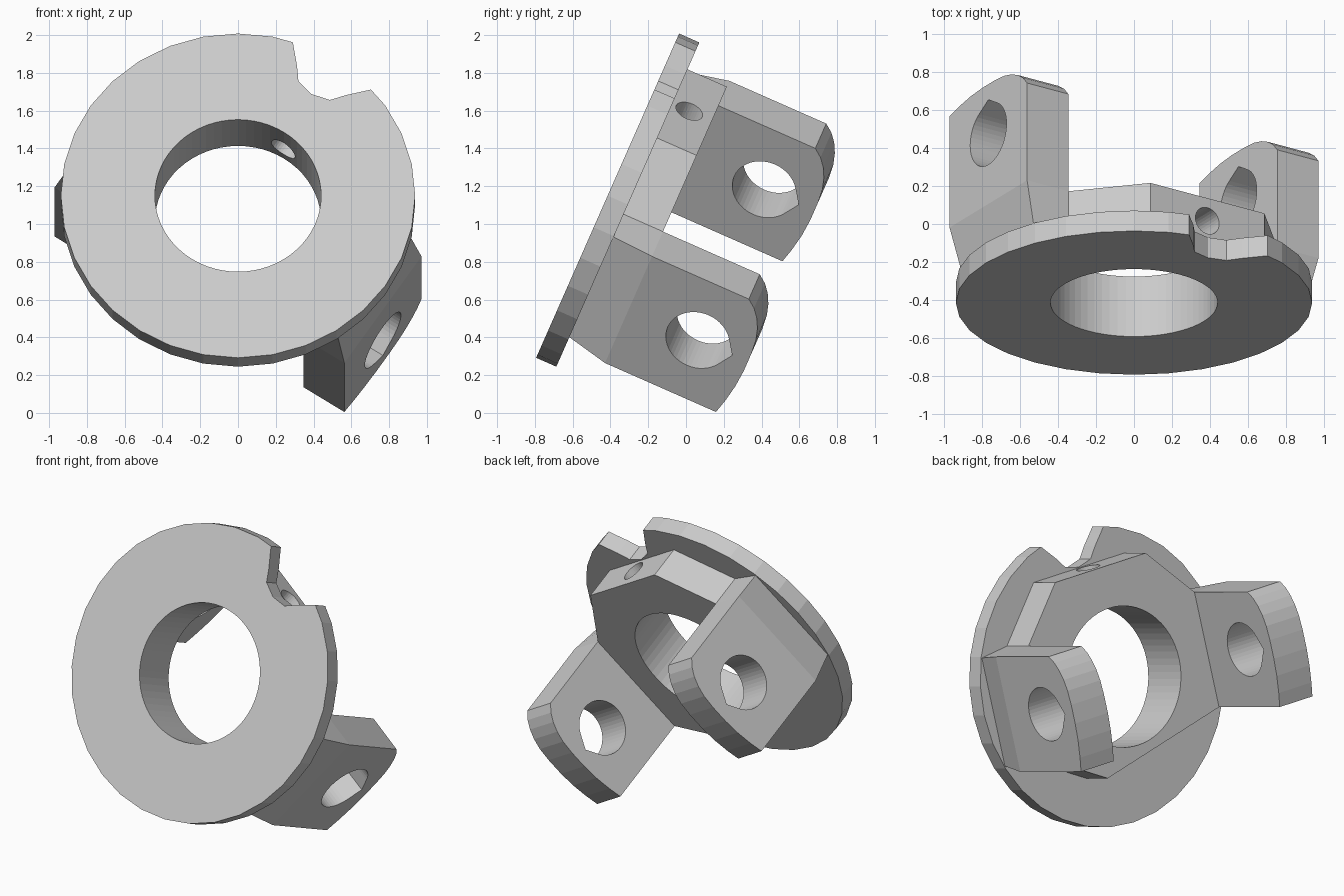
import bpy, bmesh
from math import sin, cos, pi, radians, sqrt
from mathutils import Vector

cube = bpy.data.objects.get("Cube")
if cube:
    bpy.data.objects.remove(cube, do_unlink=True)

# Tilted working frame: N points to one lug, T to the set screw, W out of the back
TILT, TURN = radians(23.8), radians(-33.5)
ORIGIN = Vector((0, -0.415, 1.15))
X = Vector((1, 0, 0))
V = Vector((0, sin(TILT), cos(TILT)))
W = Vector((0, cos(TILT), -sin(TILT)))
N = X * cos(TURN) + V * sin(TURN)
T = V * cos(TURN) - X * sin(TURN)

FLANGE, HUB = 0.117, 0.345       # back planes of flange and hub
HALF, INNER, OUTER = 0.37, 0.66, 0.92   # lug half width and radial extent


def circle(r, count, a=0, b=0):
    return [(a + r * cos(2 * pi * i / count), b + r * sin(2 * pi * i / count))
            for i in range(count)]


def teardrop(r, tip, centre, count=40):
    """Round hole with a pointed end in the +b direction."""
    half = math_acos(r / tip)
    start, sweep = pi / 2 + half, 2 * pi - 2 * half
    arc = [(r * cos(start + sweep * i / count), centre + r * sin(start + sweep * i / count))
           for i in range(count + 1)]
    return arc + [(0, centre + tip)]


def math_acos(c):
    return Vector((1, 0)).angle(Vector((c, sqrt(1 - c * c))))


def prism(name, profile, a, b, c, lo, hi, finish=None):
    """Extrude a profile in the a, b plane along c from lo to hi."""
    bm = bmesh.new()
    low, high = ([bm.verts.new(ORIGIN + a * p + b * q + c * d) for p, q in profile]
                 for d in (lo, hi))
    bm.faces.new(low)
    bm.faces.new(high)
    for i in range(len(low)):
        j = (i + 1) % len(low)
        bm.faces.new((low[i], low[j], high[j], high[i]))
    if finish:
        finish(bm)
    bmesh.ops.recalc_face_normals(bm, faces=bm.faces)
    mesh = bpy.data.meshes.new(name)
    bm.to_mesh(mesh)
    bm.free()
    obj = bpy.data.objects.new(name, mesh)
    bpy.context.collection.objects.link(obj)
    return obj


def cut(obj, *cutters):
    for cutter in cutters:
        cutter.hide_render = True
        mod = obj.modifiers.new("cut", 'BOOLEAN')
        mod.operation, mod.solver, mod.object = 'DIFFERENCE', 'EXACT', cutter
        bpy.context.view_layer.objects.active = obj
        bpy.ops.object.modifier_apply(modifier=mod.name)


def discard(*objs):
    for obj in objs:
        bpy.data.objects.remove(obj, do_unlink=True)


# Flange disc with bore and screwdriver notch
flange = prism("flange", circle(0.938, 32), X, V, W, 0, FLANGE)
bore = prism("bore_cutter", circle(0.44, 64), X, V, W, -0.2, 0.6)
side = [(0.10, 0.73), (0.155, 0.80), (0.22, 0.87), (0.32, 0.98)]
notch_outline = [(-n, t) for n, t in reversed(side)] + [(0, 0.705)] + side
notch = prism("notch_cutter", notch_outline, N, T, W, -0.1, FLANGE + 0.1)
cut(flange, bore, notch)

# Faceted hub with a radial set screw hole
outline = [(INNER, -HALF), (INNER, HALF), (0.36, 0.70), (-0.36, 0.70),
           (-INNER, HALF), (-INNER, -HALF), (0.28, -0.58)]
hub = prism("hub", outline, N, T, W, FLANGE, HUB)
screw = prism("screw_cutter", circle(0.075, 32, 0, 0.215), N, W, T, 0.2, 0.9)
cut(hub, bore, screw)
discard(bore, notch, screw)


def add_foot(bm):
    """Extend the lug base to the flange, drawing the outer corners in to the rim."""
    base = min(bm.faces, key=lambda f: (f.calc_center_median() - ORIGIN).dot(W))
    grown = bmesh.ops.extrude_face_region(bm, geom=[base])["geom"]
    for v in (g for g in grown if isinstance(g, bmesh.types.BMVert)):
        p = v.co - ORIGIN
        flat = p - W * p.dot(W)
        if abs(flat.dot(N)) > (INNER + OUTER) / 2:
            flat *= 0.94
        v.co = ORIGIN + flat + W * FLANGE
    if base.is_valid:
        bm.faces.remove(base)


# Two lugs with bowed ends, one soft corner and a teardrop cross hole
bow = [(-HALF, 0.987), (-0.28, 1.008), (-0.17, 1.026), (-0.06, 1.034), (0.06, 1.034),
       (0.15, 1.027), (0.22, 1.01), (0.28, 0.984), (0.33, 0.95), (HALF, 0.905)]
lug_profile = [(HALF, HUB), (-HALF, HUB)] + bow
for name, out in (("left_lug", N), ("right_lug", -N)):
    lug = prism(name, lug_profile, T, W, out, INNER, OUTER, add_foot)
    hole = prism("hole_cutter", teardrop(0.173, 0.2, 0.745), T, W, out, 0.5, 1.1)
    cut(lug, hole)
    discard(hole)
